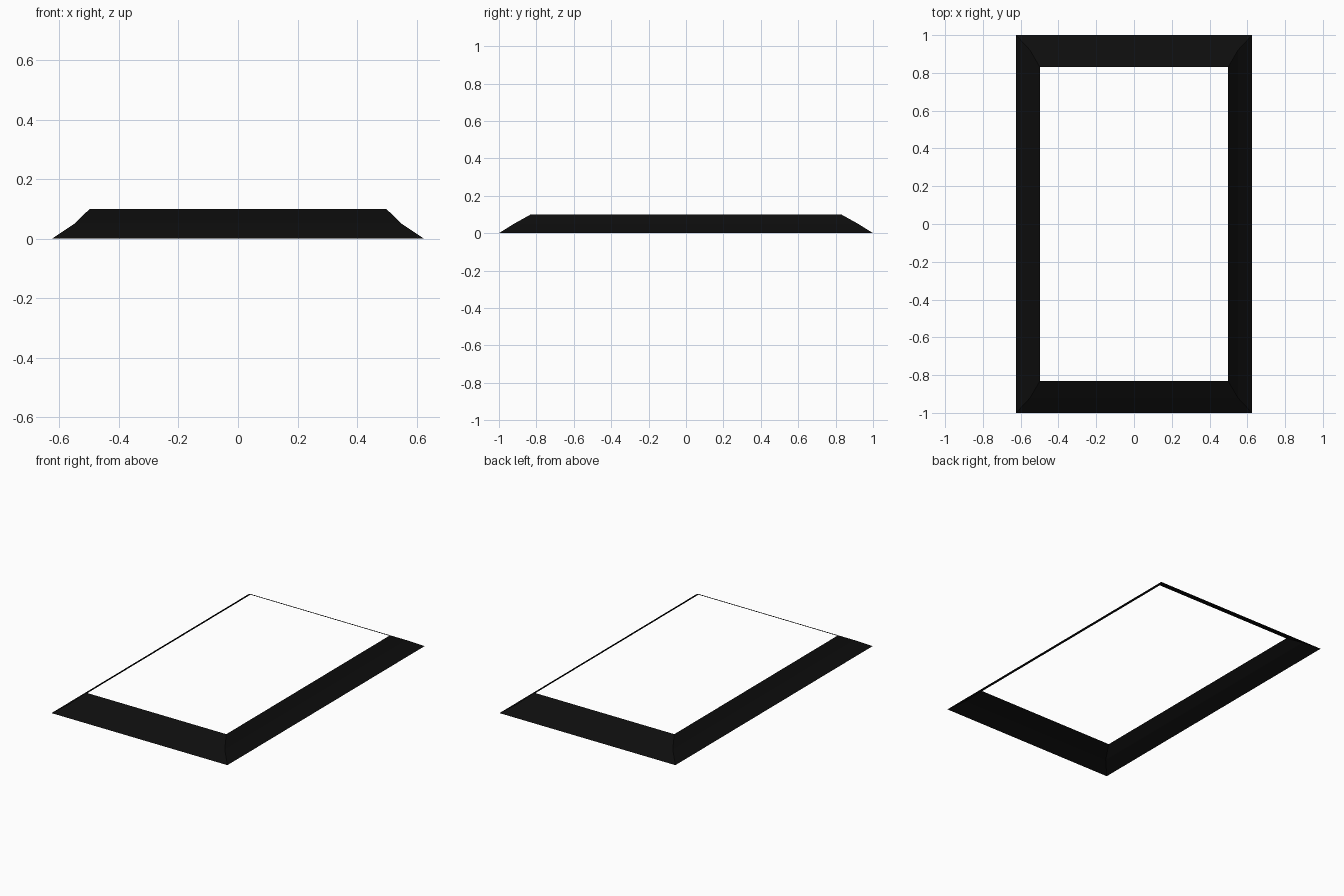
import bpy
import bmesh

if "Cube" in bpy.data.objects:
    bpy.data.objects.remove(bpy.data.objects["Cube"])

# Profile of the open bevelled frame: half width, half length, height
profile = [(0.625, 1.0, 0.0), (0.55, 0.92, 0.05), (0.498, 0.83, 0.1)]


def rectangle(bm, hx, hy, z):
    return [bm.verts.new((sx * hx, sy * hy, z))
            for sx, sy in ((-1, -1), (1, -1), (1, 1), (-1, 1))]


# Bridge nested rectangles into mitred sloping sides
bm = bmesh.new()
loops = [rectangle(bm, *p) for p in profile]
for low, high in zip(loops, loops[1:]):
    for i in range(4):
        j = (i + 1) % 4
        bm.faces.new((low[i], low[j], high[j], high[i]))
mesh = bpy.data.meshes.new("bevelled_frame")
bm.to_mesh(mesh)
bm.free()
frame = bpy.data.objects.new("bevelled_frame", mesh)
bpy.context.collection.objects.link(frame)

# Black finish
black = bpy.data.materials.new("black")
black.diffuse_color = (0.004, 0.004, 0.004, 1)
black.use_nodes = True
black.node_tree.nodes["Principled BSDF"].inputs["Base Color"].default_value = black.diffuse_color
mesh.materials.append(black)
